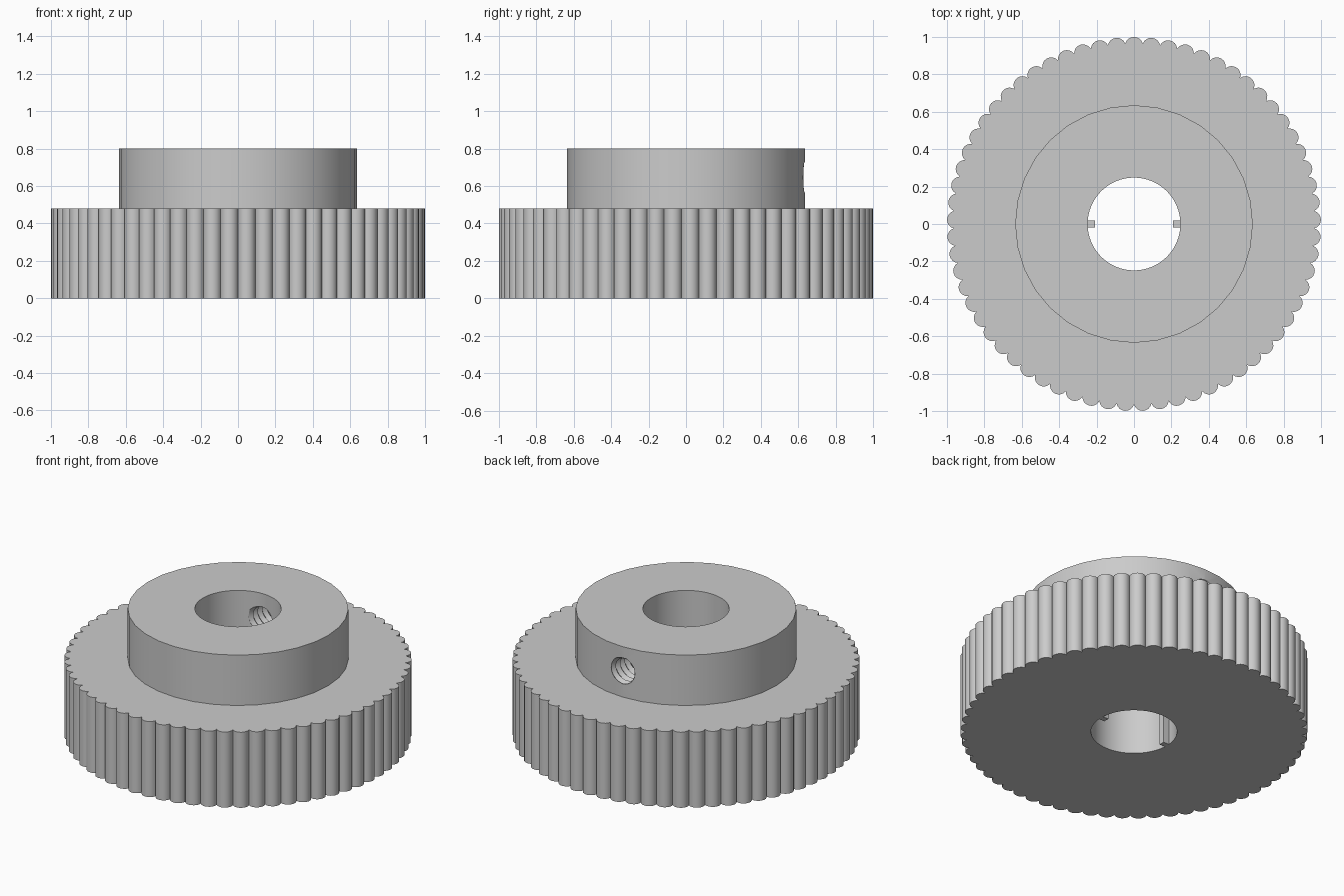
import bpy, bmesh
from math import sin, cos, pi, tau, atan2, radians

cube = bpy.data.objects.get("Cube")
if cube:
    bpy.data.objects.remove(cube)

grey = bpy.data.materials.new("plain_grey")
grey.use_nodes = True
grey.diffuse_color = (0.6, 0.6, 0.6, 1)
grey.node_tree.nodes["Principled BSDF"].inputs["Base Color"].default_value = (0.6, 0.6, 0.6, 1)

BORE, HUB, STEP, TOP = 0.248, 0.635, 0.48, 0.8
RIDGES = 65


def add_object(name, bm):
    bmesh.ops.recalc_face_normals(bm, faces=bm.faces[:])
    mesh = bpy.data.meshes.new(name)
    bm.to_mesh(mesh)
    bm.free()
    mesh.materials.append(grey)
    obj = bpy.data.objects.new(name, mesh)
    bpy.context.collection.objects.link(obj)
    return obj


def activate(obj):
    bpy.ops.object.select_all(action='DESELECT')
    obj.select_set(True)
    bpy.context.view_layer.objects.active = obj


def smooth(obj):
    activate(obj)
    bpy.ops.object.shade_smooth_by_angle(angle=radians(30))


def circle(radius, sides):
    return [(radius * sin(tau * i / sides), radius * cos(tau * i / sides)) for i in range(sides)]


def prism(name, loops, z0, z1):
    """Fill the outlines (inner ones become holes) and extrude upwards."""
    bm = bmesh.new()
    for loop in loops:
        verts = [bm.verts.new((x, y, z0)) for x, y in loop]
        for a, b in zip(verts, verts[1:] + verts[:1]):
            bm.edges.new((a, b))
    bmesh.ops.triangle_fill(bm, edges=bm.edges[:], use_beauty=True, normal=(0, 0, 1))
    result = bmesh.ops.extrude_face_region(bm, geom=bm.faces[:])
    top = [g for g in result["geom"] if isinstance(g, bmesh.types.BMVert)]
    bmesh.ops.translate(bm, verts=top, vec=(0, 0, z1 - z0))
    return add_object(name, bm)


# Ridged wheel: a rounded ridge repeated around the rim
def ridge_outline(centre=0.952, radius=0.048, spread=radians(76), segments=8):
    points = []
    for k in range(RIDGES):
        for s in range(segments):
            t = spread * (2 * s / segments - 1)
            x, y = centre + radius * cos(t), radius * sin(t)
            if s == 0:
                y = -x * sin(pi / RIDGES) / cos(pi / RIDGES)
            a, r = tau * k / RIDGES + atan2(y, x), (x * x + y * y) ** 0.5
            points.append((r * sin(a), r * cos(a)))
    return points


smooth(prism("ridged_wheel", [ridge_outline(), circle(BORE, 64)], 0, STEP))

# Hub with the same bore
hub = prism("hub", [circle(HUB, 32), circle(BORE, 64)], STEP, TOP)


# Threaded cutter for the set screw hole in the back of the hub
def thread_cutter(start=0.08, pitch=0.045, turns=14, root=0.092, crest=0.074, sides=24):
    bm = bmesh.new()
    rings = []
    for i in range(2 * turns):
        r = crest if i % 2 else root
        rings.append([bm.verts.new((r * cos(tau * j / sides),
                                    start + pitch * (i / 2 + j / sides),
                                    (STEP + TOP) / 2 + r * sin(tau * j / sides)))
                      for j in range(sides)])
    for i in range(2 * turns - 1):
        for j in range(sides - 1):
            bm.faces.new((rings[i][j], rings[i][j + 1], rings[i + 1][j + 1], rings[i + 1][j]))
        # Each turn joins the start of the next one
        if i + 3 < 2 * turns:
            bm.faces.new((rings[i][-1], rings[i + 2][0], rings[i + 3][0], rings[i + 1][-1]))
    bmesh.ops.holes_fill(bm, edges=[e for e in bm.edges if e.is_boundary], sides=0)
    bmesh.ops.triangulate(bm, faces=bm.faces[:])
    return add_object("thread_cutter", bm)


cutter = thread_cutter()
cutter.hide_render = True
cut = hub.modifiers.new("screw_hole", 'BOOLEAN')
cut.operation = 'DIFFERENCE'
cut.solver = 'EXACT'
cut.object = cutter
activate(hub)
bpy.ops.object.modifier_apply(modifier=cut.name)
bpy.data.objects.remove(cutter)
smooth(hub)

# Two small keys inside the bore
for side, name in ((1, "left_key"), (-1, "right_key")):
    inner, outer, half = side * 0.208, side * BORE, 0.018
    prism(name, [[(inner, -half), (outer, -half), (outer, half), (inner, half)]], 0, STEP)
